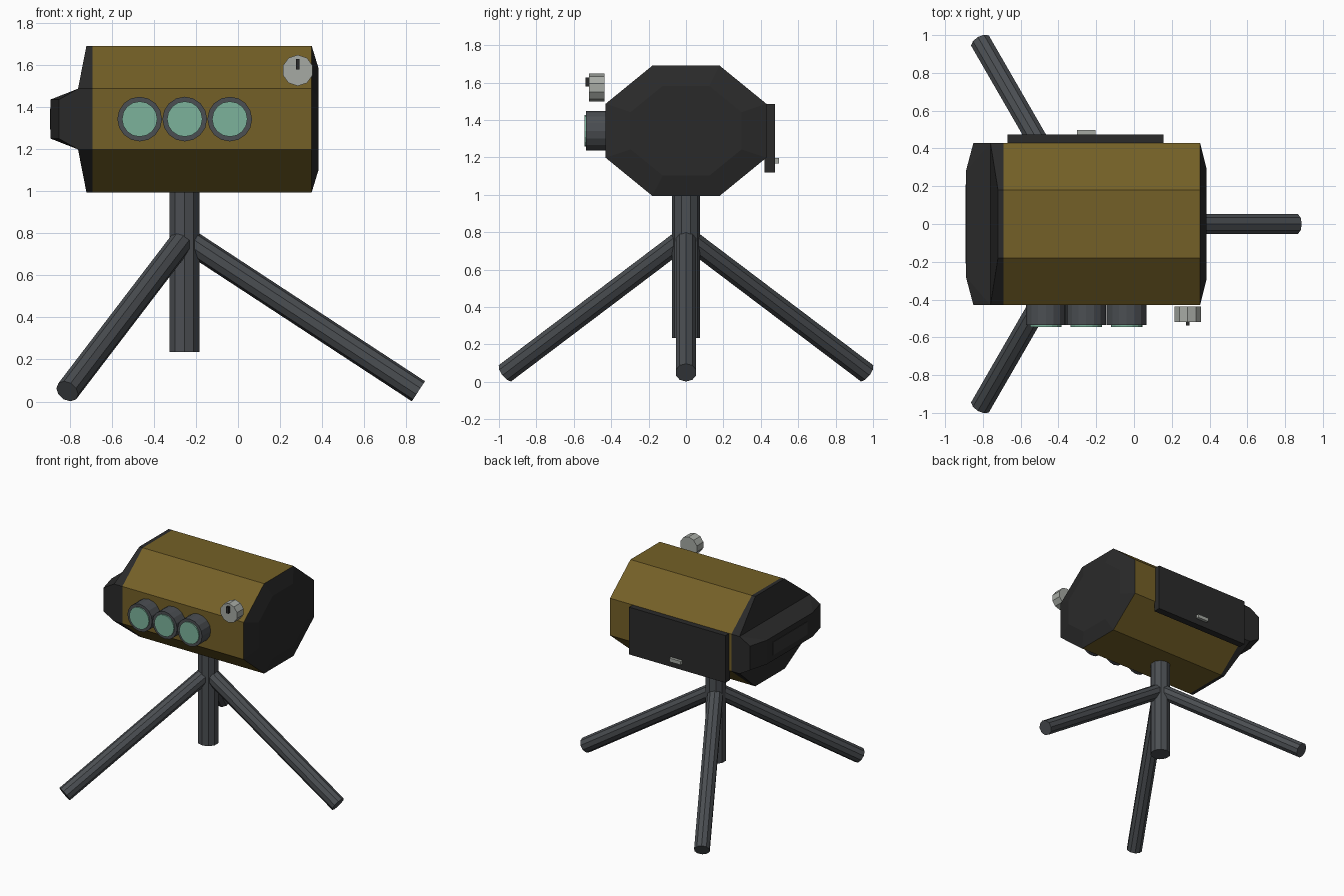
import bpy, bmesh, math
from mathutils import Vector

if "Cube" in bpy.data.objects:
    bpy.data.objects.remove(bpy.data.objects["Cube"])


def material(name, rgb):
    m = bpy.data.materials.new(name)
    m.diffuse_color = (*rgb, 1)
    m.use_nodes = True
    m.node_tree.nodes["Principled BSDF"].inputs["Base Color"].default_value = m.diffuse_color
    return m


BROWN = material("olive_brown", (0.175, 0.117, 0.020))
BLACK = material("soft_black", (0.023, 0.023, 0.023))
SLOT = material("slot_grey", (0.034, 0.034, 0.034))
STEEL = material("gunmetal_grey", (0.070, 0.077, 0.085))
GLASS = material("green_glass", (0.200, 0.450, 0.330))
SILVER = material("pale_metal", (0.380, 0.400, 0.370))


def finish(name, bm, mat):
    bmesh.ops.recalc_face_normals(bm, faces=bm.faces)
    me = bpy.data.meshes.new(name)
    bm.to_mesh(me)
    bm.free()
    me.materials.append(mat)
    ob = bpy.data.objects.new(name, me)
    bpy.context.collection.objects.link(ob)
    return ob


def hull(name, points, mat):
    """Convex solid around a few points, with flat faces merged."""
    bm = bmesh.new()
    for p in points:
        bm.verts.new(p)
    bmesh.ops.convex_hull(bm, input=bm.verts[:])
    bmesh.ops.dissolve_limit(bm, angle_limit=math.radians(1),
                             verts=bm.verts[:], edges=bm.edges[:])
    return finish(name, bm, mat)


def box(name, x, y, z, mat):
    return hull(name, [(a, b, c) for a in x for b in y for c in z], mat)


def rod(name, a, b, r, sides, mat):
    """Cylinder between two points."""
    a, b = Vector(a), Vector(b)
    bm = bmesh.new()
    bmesh.ops.create_cone(bm, cap_ends=True, segments=sides, radius1=r,
                          radius2=r, depth=(b - a).length)
    ob = finish(name, bm, mat)
    ob.location = (a + b) / 2
    ob.rotation_euler = (b - a).to_track_quat('Z', 'Y').to_euler()
    return ob


# Housing: octagonal prism along x
MID = 1.342
OCT = [(sy * y, MID + sz * z) for sy in (-1, 1) for sz in (-1, 1)
       for y, z in ((0.18, 0.348), (0.43, 0.144))]


def ring(x, s=1):
    return [(x, y * s, MID + (z - MID) * s) for y, z in OCT]


hull("housing", ring(-0.69) + ring(0.35), BROWN)
hull("right_end_cap", ring(0.35) + ring(0.383, 0.69), BLACK)

# Left end cap: folded front with a wide snout
hull("left_end_cap", ring(-0.69) +
     [(-0.72 if abs(y) < 0.3 else -0.76, y, z) for y, z in OCT], BLACK)
hull("left_snout", [(x, sy * y, MID + sz * h) for sy in (-1, 1) for sz in (-1, 1)
     for x, y, h in ((-0.76, 0.43, 0.144), (-0.85, 0.43, 0.093),
                     (-0.89, 0.28, 0.093))], BLACK)
box("snout_slot", (-0.893, -0.885), (-0.21, 0.21), (MID - 0.05, MID + 0.05), SLOT)

# Rear door with latch
box("rear_door", (-0.67, 0.155), (0.42, 0.475), (1.12, 1.486), BLACK)
box("door_latch", (-0.303, -0.205), (0.47, 0.497), (1.168, 1.196), SILVER)

# Three lenses on the front
for i in range(3):
    x = -0.467 + 0.214 * i
    rod(f"lens_ring_{i + 1}", (x, -0.42, 1.342), (x, -0.535, 1.342), 0.106, 16, STEEL)
    rod(f"lens_glass_{i + 1}", (x, -0.50, 1.342), (x, -0.544, 1.342), 0.084, 16, GLASS)

# Control knob with pointer
rod("knob", (0.284, -0.437, 1.573), (0.284, -0.518, 1.573), 0.074, 10, SILVER)
box("knob_pointer", (0.275, 0.293), (-0.537, -0.51), (1.578, 1.628), BLACK)

# Tripod: centre post and three splayed legs
PX = -0.255
rod("centre_post", (PX, 0, 0.235), (PX, 0, 1.05), 0.075, 10, STEEL)
for i in range(3):
    a = math.radians(120 * i)
    foot = (PX + 1.112 * math.cos(a), 1.112 * math.sin(a), 0.049)
    rod(f"tripod_leg_{i + 1}", (PX, 0, 0.777), foot, 0.057, 10, STEEL)
